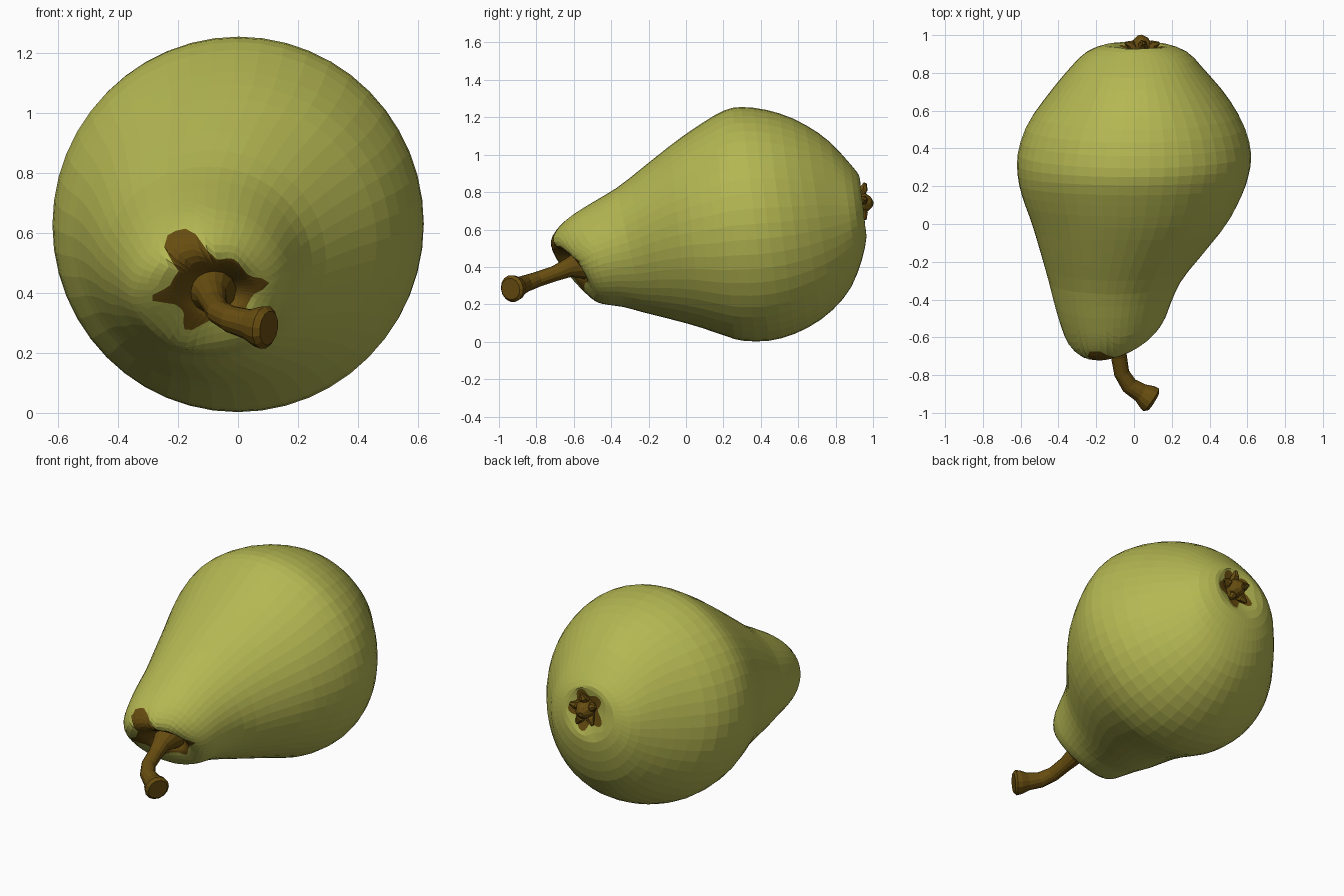
import bpy, bmesh, math
from mathutils import Vector

if "Cube" in bpy.data.objects:
    bpy.data.objects.remove(bpy.data.objects["Cube"])


def material(name, rgb):
    m = bpy.data.materials.new(name)
    m.diffuse_color = (*rgb, 1)
    m.use_nodes = True
    m.node_tree.nodes["Principled BSDF"].inputs["Base Color"].default_value = m.diffuse_color
    return m


GREEN = material("pear_green", (0.46, 0.475, 0.085))
BROWN = material("stalk_brown", (0.135, 0.073, 0.005))
SEG = 48

# Fruit cross-sections from eye to stalk cavity:
# top point (y, z), bottom point (y, z), left x, right x
RINGS = [
    (.915, .79, .92, .70, .00, .08), (.925, .86, .95, .62, -.08, .15),
    (.925, .89, .965, .56, -.16, .19), (.87, .96, .935, .42, -.26, .29),
    (.75, 1.085, .87, .27, -.35, .375), (.6, 1.18, .75, .14, -.46, .49),
    (.45, 1.235, .6, .05, -.565, .58), (.3, 1.255, .45, .006, -.615, .62),
    (.2, 1.235, .3, .006, -.615, .605), (.08, 1.165, .2, .035, -.59, .565),
    (-.05, 1.075, .05, .085, -.54, .49), (-.2, .957, -.1, .125, -.495, .37),
    (-.36, .83, -.22, .155, -.455, .255), (-.5, .745, -.33, .185, -.42, .2),
    (-.61, .675, -.42, .198, -.385, .165), (-.68, .61, -.48, .215, -.35, .125),
    (-.71, .55, -.525, .27, -.29, .08), (-.68, .50, -.545, .325, -.21, .04),
    (-.57, .46, -.53, .37, -.15, -.03),
]
LAST = len(RINGS) - 1


def section(u):
    """Catmull-Rom blend of the cross-sections."""
    i = min(int(u), LAST - 1)
    t = u - i
    a, b, c, d = (RINGS[max(0, min(LAST, k))] for k in range(i - 1, i + 3))
    return [0.5 * (2 * q + (r - p) * t + (2 * p - 5 * q + 4 * r - s) * t * t
                   + (3 * q - p - 3 * r + s) * t ** 3) for p, q, r, s in zip(a, b, c, d)]


def surface(u, th):
    yt, zt, yb, zb, xl, xr = section(u)
    c, s = math.cos(th), math.sin(th)
    skew = 0.05 * max(0, min(1, (u - 12) / 4))
    return Vector(((xl + xr) / 2 + (xr - xl) / 2 * c,
                   (yt + yb) / 2 + (yt - yb) / 2 * s + skew * c,
                   (zt + zb) / 2 + (zt - zb) / 2 * s))


def bump(th, centre, width, power=2):
    d = (math.degrees(th) - centre + 180) % 360 - 180
    return math.exp(-abs(d / width) ** power)


def eye_edge(th):
    return 0.85 + 0.3 * math.cos(5 * th + 0.6)


def cavity_edge(th):
    lobes = [(192, 11, .9), (8, 11, 1.4), (250, 13, .9), (310, 12, .5), (60, 14, .4)]
    u = 16.8 - sum(h * bump(th, a, w) for a, w, h in lobes)
    return u - 2.0 * bump(th, 112, 21, 4)


def stations(th):
    """Grid lines along the fruit; two of them follow the colour borders."""
    e, k = eye_edge(th), cavity_edge(th)
    out = [e * i / 3 for i in range(3)]
    out += [e + (2 - e) * i / 2 for i in range(2)]
    out += [2 + 11 * i / 24 for i in range(24)]
    out += [13 + (k - 13) * i / 8 for i in range(8)]
    return out + [k + (LAST - k) * i / 8 for i in range(9)]


def loft(name, rings, mat_rule, mats):
    bm = bmesh.new()
    rows = [[bm.verts.new(p) for p in r] for r in rings]
    n = len(rows[0])
    for j in range(len(rows) - 1):
        for i in range(n):
            k = (i + 1) % n
            f = bm.faces.new((rows[j][i], rows[j][k], rows[j + 1][k], rows[j + 1][i]))
            f.material_index = mat_rule(j)
    for row in (rows[0], rows[-1]):
        bm.faces.new(row).material_index = mat_rule(0)
    bmesh.ops.recalc_face_normals(bm, faces=bm.faces)
    me = bpy.data.meshes.new(name)
    bm.to_mesh(me)
    bm.free()
    for m in mats:
        me.materials.append(m)
    ob = bpy.data.objects.new(name, me)
    bpy.context.collection.objects.link(ob)
    return ob


def tube(name, path, sides):
    pts = [Vector(p[:3]) for p in path]
    rings = []
    for i, p in enumerate(pts):
        d = (pts[min(i + 1, len(pts) - 1)] - pts[max(i - 1, 0)]).normalized()
        a = d.cross(Vector((0, 0, 1))).normalized()
        b = a.cross(d)
        rings.append([p + path[i][3] * (a * math.cos(t) + b * math.sin(t))
                      for t in (2 * math.pi * k / sides for k in range(sides))])
    return loft(name, rings, lambda j: 0, [BROWN])


# Fruit body, with brown eye and brown stalk cavity
angles = [2 * math.pi * i / SEG for i in range(SEG)]
columns = [[surface(u, th) for u in stations(th)] for th in angles]
loft("pear_body", list(zip(*columns)),
     lambda j: 1 if j < 3 or j >= 37 else 0, [GREEN, BROWN])

# Bent stalk with a flared base and a knobbly end
tube("stalk", [(-.095, -.52, .415, .09), (-.095, -.575, .41, .075), (-.09, -.63, .395, .052),
               (-.08, -.70, .365, .042), (-.065, -.79, .335, .041), (-.025, -.855, .312, .045),
               (.035, -.893, .295, .051), (.07, -.915, .287, .068), (.09, -.93, .284, .073),
               (.103, -.938, .282, .058)], 14)

# Dried blossom remains: central nub and five small sepals round the eye
tube("blossom_nub", [(.04, .91, .745, .06), (.038, .95, .742, .056),
                     (.034, .98, .738, .04), (.03, .998, .735, .015)], 10)
for k in range(5):
    t = math.radians(72 * k + 83)
    c, s = math.cos(t), math.sin(t)
    tube("sepal_%d" % (k + 1), [(.04 + .045 * c, .925, .745 + .05 * s, .03),
                                (.04 + .065 * c, .952, .745 + .075 * s, .024),
                                (.04 + .095 * c, .958, .745 + .105 * s, .008)], 6)
